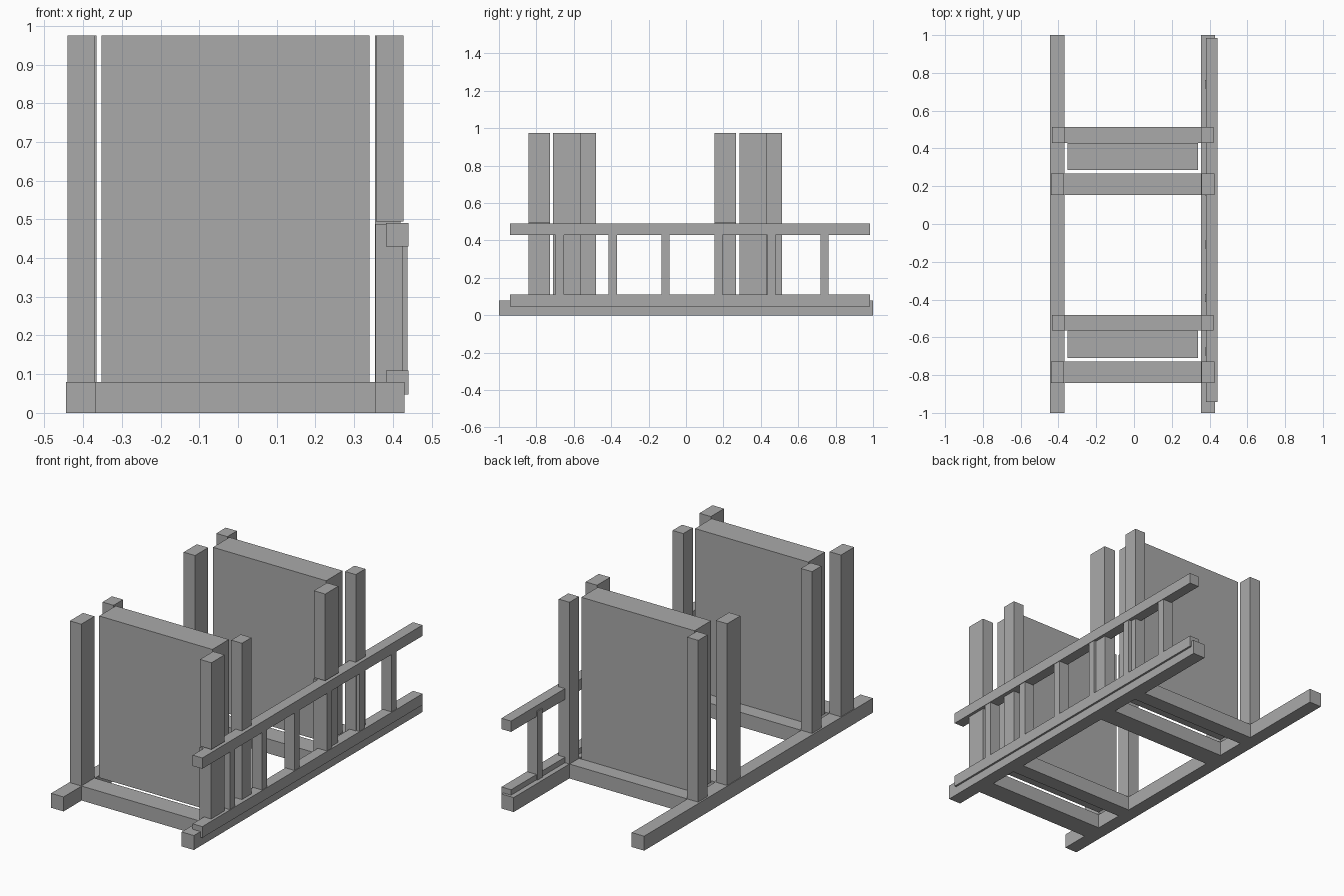
import bpy

old = bpy.data.objects.get("Cube")
if old:
    bpy.data.objects.remove(old, do_unlink=True)

grey = bpy.data.materials.new("plain grey")
grey.use_nodes = True
colour = (0.4, 0.4, 0.4, 1)
grey.diffuse_color = colour
grey.node_tree.nodes["Principled BSDF"].inputs["Base Color"].default_value = colour


def box(name, x, y, z):
    """Box from (low, high) ranges along each axis."""
    spans = (x, y, z)
    bpy.ops.mesh.primitive_cube_add(size=1)
    ob = bpy.context.object
    ob.name = name
    ob.data.name = name
    for v in ob.data.vertices:
        v.co = [lo + (c + 0.5) * (hi - lo) for c, (lo, hi) in zip(v.co, spans)]
    ob.data.materials.append(grey)
    return ob


BASE = 0.08
TOP = 0.975
LEFT_X = (0.355, 0.43)
RIGHT_X = (-0.444, -0.368)

# Long base rails
box("base_rail_left", LEFT_X, (-1, 1), (0, BASE))
box("base_rail_right", RIGHT_X, (-1, 1), (0, BASE))

# Two upright frames, each with cross members, posts and a panel
for label, shift in (("front", -0.995), ("back", 0)):
    near = (0.153 + shift, 0.268 + shift)
    far = (0.43 + shift, 0.513 + shift)
    between = (RIGHT_X[1], LEFT_X[0])
    box(label + "_cross_member_near", between, near, (0, BASE))
    box(label + "_cross_member_far", between, far, (0, BASE))
    box(label + "_panel", (-0.353, 0.34), (0.285 + shift, 0.43 + shift), (BASE, TOP))
    box(label + "_near_post_right", (-0.44, -0.37), near, (BASE, TOP))
    box(label + "_near_post_left_lower", (0.355, 0.425), near, (BASE, 0.488))
    box(label + "_near_post_left_upper", (0.357, 0.427), near, (0.495, TOP))
    box(label + "_far_post_right", (-0.434, -0.366), far, (BASE, TOP))
    box(label + "_far_post_left", (0.354, 0.42), far, (BASE, TOP))

# Ladder lying on edge along the left side
ladder_y = (-0.942, 0.984)
box("ladder_rail_lower", (0.382, 0.441), ladder_y, (0.048, 0.11))
box("ladder_rail_upper", (0.382, 0.441), ladder_y, (0.43, 0.49))
for i in range(6):
    y = -0.675 + i * 0.283
    box(f"ladder_rung_{i + 1}", (0.376, 0.438), (y - 0.022, y + 0.022), (BASE, 0.46))
